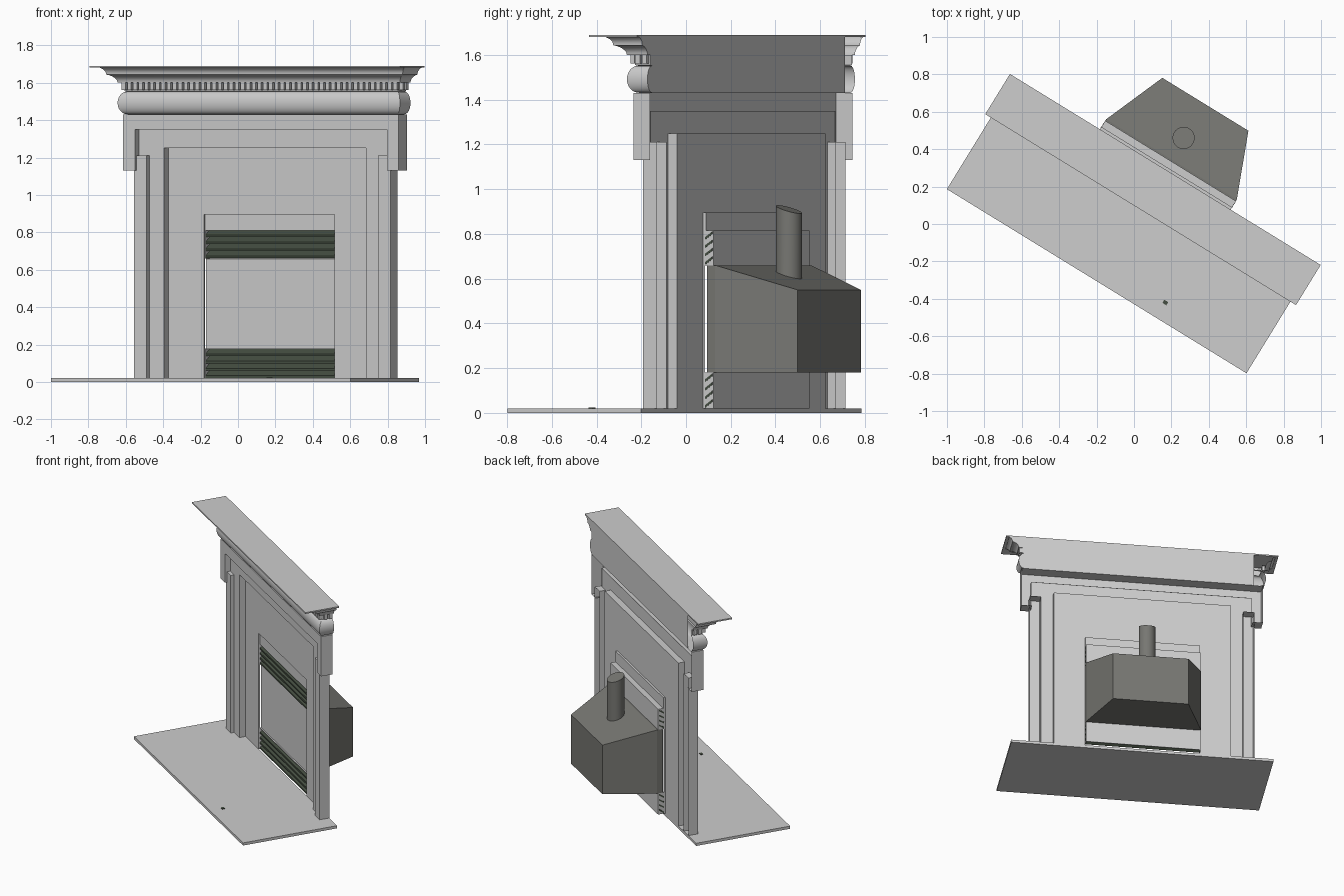
import bpy, bmesh, math
from mathutils import Matrix, Vector

if "Cube" in bpy.data.objects:
    bpy.data.objects.remove(bpy.data.objects["Cube"])

# The whole model is turned about z; parts are built in local (s = width, t = depth, z)
TURN = Matrix.Rotation(math.radians(-31.57), 4, 'Z') @ Matrix.Translation((-0.01, 0, 0))


def material(name, col):
    m = bpy.data.materials.new(name)
    m.diffuse_color = (*col, 1)
    m.use_nodes = True
    m.node_tree.nodes["Principled BSDF"].inputs["Base Color"].default_value = m.diffuse_color
    return m


STONE = material("light_grey", (0.61, 0.61, 0.61))
METAL = material("dark_grey", (0.185, 0.185, 0.17))
SLAT = material("dark_green_grey", (0.06, 0.078, 0.055))


def finish(name, bm, mat, smooth=False):
    bmesh.ops.remove_doubles(bm, verts=bm.verts, dist=1e-5)
    bmesh.ops.recalc_face_normals(bm, faces=bm.faces)
    bm.transform(TURN)
    me = bpy.data.meshes.new(name)
    bm.to_mesh(me)
    bm.free()
    me.materials.append(mat)
    ob = bpy.data.objects.new(name, me)
    bpy.context.collection.objects.link(ob)
    if smooth:
        bpy.ops.object.select_all(action='DESELECT')
        ob.select_set(True)
        bpy.context.view_layer.objects.active = ob
        bpy.ops.object.shade_smooth_by_angle(angle=math.radians(40))
    return ob


def face(bm, *pts):
    return bm.faces.new([bm.verts.new(p) for p in pts])


def add_box(bm, s0, s1, t0, t1, z0, z1, back=True):
    face(bm, (s0, t0, z0), (s1, t0, z0), (s1, t0, z1), (s0, t0, z1))
    if back:
        face(bm, (s0, t1, z0), (s0, t1, z1), (s1, t1, z1), (s1, t1, z0))
    for s in (s0, s1):
        face(bm, (s, t0, z0), (s, t1, z0), (s, t1, z1), (s, t0, z1))
    for z in (z0, z1):
        face(bm, (s0, t0, z), (s1, t0, z), (s1, t1, z), (s0, t1, z))


def box(name, mat, *dims, back=True):
    bm = bmesh.new()
    add_box(bm, *dims, back=back)
    return finish(name, bm, mat)


def arch(name, ho, hi, z0, zo, zi, t, t_out=None, t_in=None):
    """Open-backed upside-down U: front face plus optional outer and inner returns."""
    bm = bmesh.new()
    outer = [(-ho, z0), (-ho, zo), (ho, zo), (ho, z0)]
    inner = [(-hi, z0), (-hi, zi), (hi, zi), (hi, z0)]
    for i in range(3):
        a, b, c, d = outer[i], outer[i + 1], inner[i + 1], inner[i]
        face(bm, *[(p[0], t, p[1]) for p in (a, b, c, d)])
        for path, tb in ((outer, t_out), (inner, t_in)):
            if tb:
                p, q = path[i], path[i + 1]
                face(bm, (p[0], t, p[1]), (q[0], t, q[1]), (q[0], tb, q[1]), (p[0], tb, p[1]))
    if t_out:
        for k in (-1, 1):
            face(bm, (k * ho, t, z0), (k * hi, t, z0), (k * hi, t_out, z0), (k * ho, t_out, z0))
    return finish(name, bm, STONE)


BACK = 0.336
HB, TB = 0.864, 0.25   # half width and front of the upper frame

# Hearth slab, with the small dark mark on it
box("hearth", STONE, -0.94, 0.94, -0.365, BACK, 0, 0.02)
box("hearth_mark", SLAT, 0.36, 0.385, -0.28, -0.26, 0.02, 0.024)

# Stepped surround
arch("upper_frame", HB, 0.79, 1.13, 1.43, 1.35, TB, BACK, 0.292)
arch("inner_frame", 0.725, 0.634, 0.02, 1.35, 1.25, 0.29, None, BACK)
arch("opening_panel", 0.634, 0.41, 0.02, 1.25, 0.895, BACK, None, 0.345)
for k, side in ((-1, "left"), (1, "right")):
    a, b = sorted((k * 0.725, k * 0.805))
    box(side + "_pilaster", STONE, a, b, 0.264, BACK, 0.02, 1.21, back=False)
    bm = bmesh.new()
    a, b = sorted((k * 0.725, k * 0.79))
    face(bm, (a, 0.29, 1.21), (b, 0.29, 1.21), (b, 0.29, 1.35), (a, 0.29, 1.35))
    finish(side + "_corner_panel", bm, STONE)

# Mantel moulding: (outward offset, height) swept round front and both ends
frieze = [(-0.02, 1.43)]
for i in range(13):
    a = math.pi * (i / 12 - 0.5)
    frieze.append((-0.015 + 0.037 * math.cos(a), 1.492 + 0.06 * math.sin(a)))
frieze += [(-0.005, 1.555), (-0.005, 1.6)]
crown = [(0.022, 1.6), (0.024, 1.612), (0.03, 1.622), (0.04, 1.632), (0.054, 1.64), (0.066, 1.643),
         (0.067, 1.652), (0.07, 1.661), (0.077, 1.671), (0.09, 1.68)]
profile = frieze + crown


def ring(d, z):
    h, t = HB + d, TB - d
    return [(-h, BACK, z), (-h, t, z), (h, t, z), (h, BACK, z)]


bm = bmesh.new()
for p, q in zip(profile, profile[1:]):
    r0, r1 = ring(*p), ring(*q)
    for i in range(3):
        face(bm, r0[i], r0[i + 1], r1[i + 1], r1[i])
finish("mantel_moulding", bm, STONE, smooth=True)

# Back board of the mantel follows the moulding at the right end only
bm = bmesh.new()
face(bm, (-0.80, BACK, 1.68), (-0.80, BACK, 1.43), *[(HB + d, BACK, z) for d, z in profile])
finish("mantel_back", bm, STONE)

# Dentils along the front and the short ends
bm = bmesh.new()
n, pitch = 49, 0.0355
for i in range(n):
    s = (i - (n - 1) / 2) * pitch
    add_box(bm, s - 0.012, s + 0.012, TB - 0.016, TB + 0.005, 1.562, 1.6)
for k in (-1, 1):
    for i in range(2):
        t = TB + 0.03 + i * pitch
        a, b = sorted((k * (HB - 0.005), k * (HB + 0.016)))
        add_box(bm, a, b, t - 0.012, t + 0.012, 1.562, 1.6)
finish("dentils", bm, STONE)

# Shelf
box("mantel_shelf", STONE, -0.975, 0.975, 0.084, BACK, 1.68, 1.69)

# Insert header and the two louvre vents
W, F = 0.41, 0.345
box("insert_header", STONE, -W, W, F, F + 0.006, 0.81, 0.895)
for name, z0, z1 in (("lower", 0.02, 0.18), ("upper", 0.66, 0.815)):
    bm = bmesh.new()
    add_box(bm, -W, W, 0.386, 0.39, z0, z1)
    add_box(bm, -W, W, F, 0.39, z1 - 0.004, z1)
    for s in (-W, W - 0.004):
        add_box(bm, s, s + 0.004, F, 0.39, z0, z1)
    finish(name + "_vent_case", bm, STONE)
    bm = bmesh.new()
    step = (z1 - z0 - 0.006) / 4
    for i in range(4):
        z = z0 + 0.002 + i * step
        sec = [(F, z), (F, z + 0.012), (0.384, z + step), (0.384, z + step - 0.012)]
        for a, b in zip(sec, sec[1:] + sec[:1]):
            face(bm, (-W - .001, *a), (W + .001, *a), (W + .001, *b), (-W - .001, *b))
        for s in (-W - .001, W + .001):
            face(bm, *[(s, *p) for p in sec])
    finish(name + "_vent_slats", bm, SLAT)

# Door: flat panel with a shallow recess
bm = bmesh.new()
f = face(bm, (-W, F, 0.18), (W, F, 0.18), (W, F, 0.655), (-W, F, 0.655))
bmesh.ops.inset_region(bm, faces=[f], thickness=0.035)
bmesh.ops.inset_region(bm, faces=[f], thickness=0.002, depth=0)
for v in f.verts:
    v.co.y += 0.01
finish("door", bm, STONE)

# Firebox: straight collar, then tapering back with a sloping top
bm = bmesh.new()
sections = [(0.41, F + 0.012, 0.66), (0.41, 0.399, 0.66), (0.27, 0.745, 0.55)]
loops = [[(-h, t, 0.18), (h, t, 0.18), (h, t, z), (-h, t, z)] for h, t, z in sections]
for a, b in zip(loops, loops[1:]):
    for i in range(4):
        j = (i + 1) % 4
        face(bm, a[i], a[j], b[j], b[i])
face(bm, *loops[0])
face(bm, *loops[-1])
finish("firebox", bm, METAL)

# Flue pipe with its top cut along the firebox slope
bm = bmesh.new()
bmesh.ops.create_cone(bm, cap_ends=True, segments=32, radius1=0.059, radius2=0.059, depth=1)
for v in bm.verts:
    slope = -0.318 * v.co.y
    v.co.z = (0.91 if v.co.z > 0 else 0.61) + slope
    v.co += Vector((-0.005, 0.531, 0))
finish("flue_pipe", bm, METAL, smooth=True)
